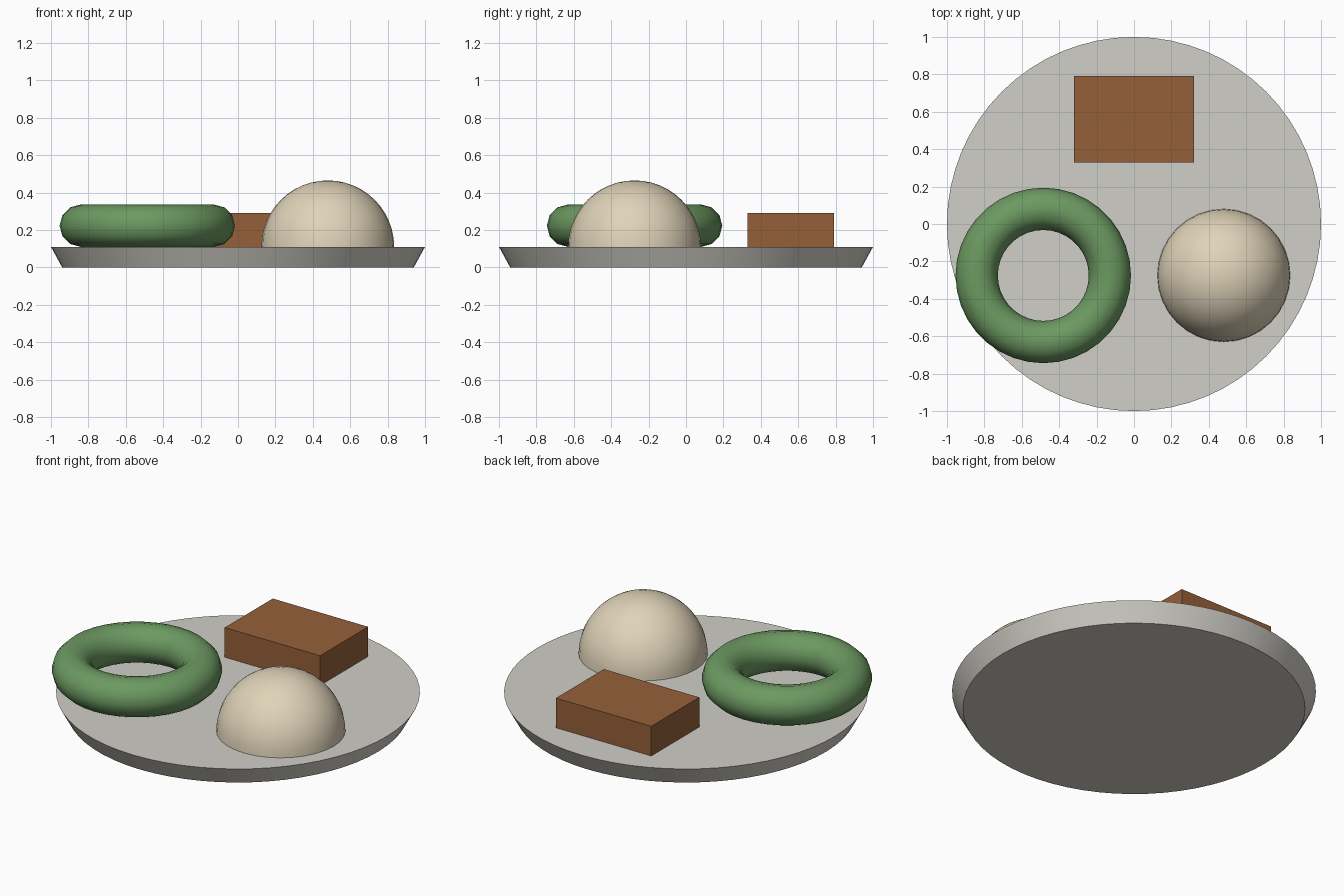
import bpy, math

if "Cube" in bpy.data.objects:
    bpy.data.objects.remove(bpy.data.objects["Cube"])

PLATE_TOP = 0.11


def finish(name, color, smooth=True):
    ob = bpy.context.object
    ob.name = name
    mat = bpy.data.materials.new(name + "_color")
    mat.diffuse_color = (*color, 1)
    mat.use_nodes = True
    mat.node_tree.nodes["Principled BSDF"].inputs["Base Color"].default_value = mat.diffuse_color
    ob.data.materials.append(mat)
    if smooth:
        bpy.ops.object.shade_smooth_by_angle(angle=math.radians(40))
    return ob


# Plate: shallow disc flaring outward to the rim
bpy.ops.mesh.primitive_cone_add(vertices=64, radius1=0.94, radius2=1.0, depth=PLATE_TOP,
                                location=(0, 0, PLATE_TOP / 2))
finish("plate", (0.64, 0.62, 0.57))

# Ring of greens resting on the plate
bpy.ops.mesh.primitive_torus_add(major_segments=36, minor_segments=12,
                                 major_radius=0.356, minor_radius=0.113,
                                 location=(-0.485, -0.275, PLATE_TOP + 0.113))
finish("green_ring", (0.15, 0.32, 0.12))

# Brown block at the back
bpy.ops.mesh.primitive_cube_add(size=1, location=(0, 0.56, PLATE_TOP + 0.09))
bpy.context.object.scale = (0.64, 0.46, 0.18)
bpy.ops.object.transform_apply(location=False, rotation=False, scale=True)
finish("brown_block", (0.30, 0.117, 0.042), smooth=False)

# Cream mound: upper half of a sphere with a flat base
bpy.ops.mesh.primitive_uv_sphere_add(segments=32, ring_count=24, radius=0.355,
                                     location=(0.48, -0.275, PLATE_TOP))
bpy.ops.object.mode_set(mode='EDIT')
bpy.ops.mesh.select_all(action='SELECT')
bpy.ops.mesh.bisect(plane_co=(0.48, -0.275, PLATE_TOP), plane_no=(0, 0, 1),
                    clear_inner=True, use_fill=True)
bpy.ops.object.mode_set(mode='OBJECT')
finish("cream_mound", (0.74, 0.65, 0.48))
